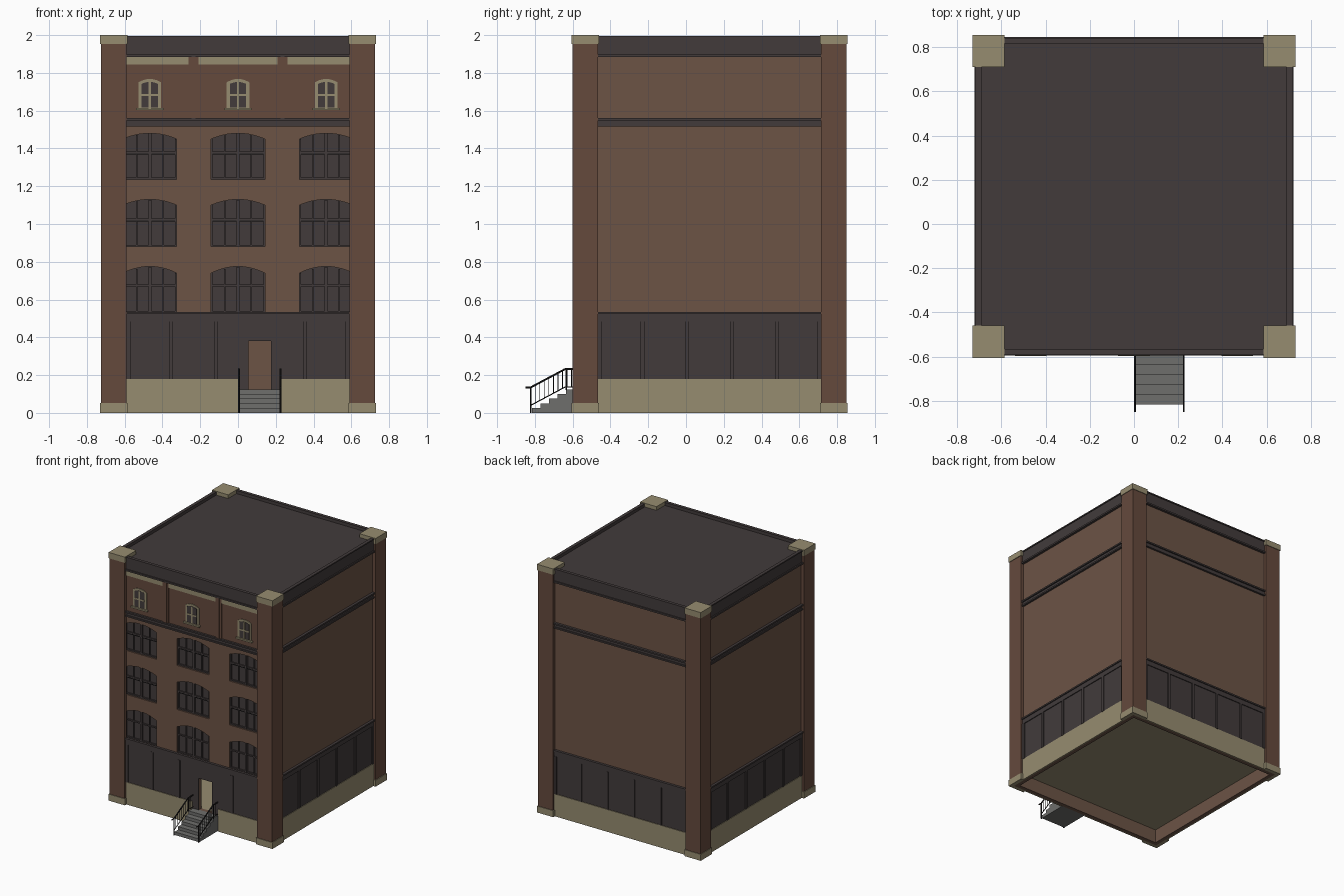
import bpy, bmesh, math
from mathutils import Matrix, Vector

if "Cube" in bpy.data.objects:
    bpy.data.objects.remove(bpy.data.objects["Cube"])

CY = 0.125          # building centre in y


def material(name, rgb):
    m = bpy.data.materials.new(name)
    m.diffuse_color = (*rgb, 1)
    m.use_nodes = True
    m.node_tree.nodes["Principled BSDF"].inputs["Base Color"].default_value = m.diffuse_color
    return m


WALL = material("wall_brown", (0.15, 0.087, 0.06))
BRICK = material("column_brown", (0.13, 0.067, 0.046))
STONE = material("beige_stone", (0.305, 0.262, 0.162))
DARK = material("dark_trim", (0.054, 0.044, 0.044))
BLACK = material("black_iron", (0.013, 0.012, 0.012))
GREY = material("grey_steps", (0.156, 0.156, 0.15))


def finish(name, bm, mat):
    bmesh.ops.recalc_face_normals(bm, faces=bm.faces[:])
    me = bpy.data.meshes.new(name)
    bm.to_mesh(me)
    bm.free()
    me.materials.append(mat)
    ob = bpy.data.objects.new(name, me)
    bpy.context.collection.objects.link(ob)
    return ob


def prism(bm, outline, d0, d1, side=0):
    """Extrude a (u, z) outline from depth d0 to d1 outward on one of four sides."""
    rot = Matrix.Translation((0, CY, 0)) @ Matrix.Rotation(side * math.pi / 2, 4, 'Z')
    rings = [[bm.verts.new(rot @ Vector((u, -d, z))) for u, z in outline] for d in (d0, d1)]
    n = len(outline)
    bm.faces.new(rings[0])
    bm.faces.new(rings[1][::-1])
    for i in range(n):
        j = (i + 1) % n
        bm.faces.new((rings[0][i], rings[0][j], rings[1][j], rings[1][i]))


def boxes(name, mat, items, sides=(0,)):
    """Items are (u0, u1, z0, z1, d0, d1), repeated on the given sides."""
    bm = bmesh.new()
    for s in sides:
        for u0, u1, z0, z1, d0, d1 in items:
            prism(bm, [(u0, z0), (u1, z0), (u1, z1), (u0, z1)], d0, d1, s)
    return finish(name, bm, mat)


def arch(cx, hw, z0, spring, top, n=10):
    """Rectangle with a shallow curved head."""
    pts = [(cx - hw, z0), (cx + hw, z0)]
    for i in range(n + 1):
        t = 1 - 2 * i / n
        pts.append((cx + hw * t, spring + (top - spring) * (1 - t * t)))
    return pts


def arches(name, mat, outlines, d0, d1):
    bm = bmesh.new()
    for o in outlines:
        prism(bm, o, d0, d1)
    return finish(name, bm, mat)


ALL = (0, 1, 2, 3)
W = 0.59            # clear half width between columns

# Hollow wall shell, floor and roof
front = boxes("front_wall", WALL, [(-.70, .67, 0, 1.955, .67, .70)])
boxes("side_and_back_walls", WALL, [(-.70, .67, 0, 1.955, .67, .70)], (1, 2, 3))
boxes("floor", STONE, [(-.67, .67, .11, .125, -.67, .67)])
boxes("roof", DARK, [(-.70, .70, 1.955, 1.97, -.70, .70)])

# Arched windows and the open doorway cut through the front wall
COLS = (-.467, 0, .467)
ROWS = ((.53, .74, .775), (.88, 1.10, 1.13), (1.235, 1.45, 1.48))
holes = [arch(c, .142, *r) for c in COLS for r in ROWS]
door = [(.055, .125), (.175, .125), (.175, .38), (.055, .38)]
cutter = arches("opening_cutter", WALL, holes + [door], .60, .76)
cutter.hide_render = True
mod = front.modifiers.new("openings", 'BOOLEAN')
mod.operation, mod.solver, mod.object = 'DIFFERENCE', 'EXACT', cutter
bpy.context.view_layer.objects.active = front
bpy.ops.object.modifier_apply(modifier=mod.name)
bpy.data.objects.remove(cutter)

# Window panes and glazing bars
arches("arched_panes", DARK, [arch(c, .146, r[0] - .004, r[1], r[2] + .004)
                              for c in COLS for r in ROWS], .673, .679)
bars, rails = [], []
for c in COLS:
    for z0, spring, top in ROWS:
        bars.append((c - .008, c + .008, z0, top - .002, .679, .692))
        for s in (-1, 1):
            bars.append((c + s * .07 - .004, c + s * .07 + .004, z0, spring + .022, .679, .688))
            bars.append((c + s * .138 - .004, c + s * .138 + .004, z0, spring, .679, .69))
        bars.append((c - .142, c + .142, z0, z0 + .01, .679, .69))
        zm = z0 + .135
        bars.append((c - .142, c + .142, zm + .004, zm + .014, .679, .688))
        if z0 > .6:
            rails.append((c - .142, c + .142, zm - .003, zm + .004, .679, .689))
boxes("window_bars", DARK, bars)
boxes("sash_rails", BLACK, rails)

# Corner columns wrapping the wall, with bases and caps
boxes("column_shafts", BRICK, [(-.725, -W, .05, 1.955, .70, .725),
                               (W, .70, .05, 1.955, .70, .725)], ALL)
boxes("column_bases", STONE, [(-.73, -.585, 0, .052, .70, .73),
                              (.585, .70, 0, .052, .70, .73)], ALL)
boxes("column_caps", STONE, [(-.73, -.585, 1.953, 2, .585, .73)], ALL)

# Stone plinth, interrupted by the steps at the front
boxes("plinth", STONE, [(-W, W, 0, .18, .70, .71)], (1, 2, 3))
boxes("front_plinth", STONE, [(-W, 0, 0, .18, .70, .71), (.23, W, 0, .18, .70, .71)])

# Dark ground floor cladding, pilasters and cornices
boxes("ground_panels", DARK, [(-W, W, .18, .485, .70, .705)], (1, 2, 3))
boxes("front_ground_panels", DARK, [
    (-W, .055, .18, .485, .70, .705), (.175, W, .18, .485, .70, .705),
    (.055, .175, .38, .485, .70, .705), (0, .055, .12, .18, .70, .705),
    (.175, .23, .12, .18, .70, .705)])
posts = [-.58, -.355, -.118, .118, .355, .58]
boxes("pilasters", DARK, [(u - .01, u + .01, .18, .485, .70, .713) for u in posts], (1, 2, 3))
boxes("front_pilasters", DARK, [(u - .01, u + .01, .18, .485, .70, .713)
                                for u in posts if u != .118])
boxes("cornices", DARK, [
    (-W, W, .485, .523, .70, .712), (-W, W, .523, .535, .70, .72),
    (-W, W, 1.515, 1.527, .70, .716), (-W, W, 1.527, 1.548, .70, .709),
    (-W, W, 1.548, 1.56, .70, .72)], ALL)
boxes("parapet", DARK, [(-W, W, 1.885, 1.898, .69, .72), (-W, W, 1.898, 1.985, .69, .71),
                        (-W, W, 1.985, 1.995, .69, .716)], ALL)

# Front top storey: facing, stone band and brick pilasters
boxes("top_storey_facing", BRICK, [(-W, W, 1.56, 1.845, .70, .704)])
boxes("stone_band", STONE, [(-W, W, 1.845, 1.885, .70, .709)])
top_posts = []
for u in (-.235, .235):
    top_posts += [(u - .026, u + .026, 1.56, 1.885, .70, .711),
                  (u - .011, u + .011, 1.56, 1.885, .711, .716)]
boxes("top_pilasters", BRICK, top_posts)

# Small top windows: surround, panes, cross bars and sill
arches("small_window_surrounds", STONE, [arch(c, .06, 1.605, 1.75, 1.768) for c in COLS], .70, .710)
arches("small_window_panes", DARK, [arch(c, .043, 1.618, 1.742, 1.752) for c in COLS], .705, .712)
cross = []
for c in COLS:
    cross += [(c - .006, c + .006, 1.615, 1.752, .705, .715),
              (c - .043, c + .043, 1.677, 1.689, .705, .715),
              (c - .072, c + .072, 1.603, 1.615, .70, .722)]
boxes("small_window_bars_and_sills", STONE, cross)

# Entrance steps: five treads as one stepped profile swept across x
profile = [(-.575, 0), (-.815, 0)]
for i in range(5):
    profile += [(-.815 + .045 * i, .025 * (i + 1)),
                (-.815 + .045 * (i + 1) if i < 4 else -.575, .025 * (i + 1))]
bm = bmesh.new()
base = bm.faces.new([bm.verts.new((.005, y, z)) for y, z in profile])
ext = bmesh.ops.extrude_face_region(bm, geom=[base])
bmesh.ops.translate(bm, vec=(.22, 0, 0),
                    verts=[v for v in ext["geom"] if isinstance(v, bmesh.types.BMVert)])
finish("steps", bm, GREY)


# Iron railings on both sides of the steps
def rod(bm, a, b, r):
    a, b = Vector(a), Vector(b)
    m = Matrix.Translation((a + b) / 2) @ (b - a).to_track_quat('Z', 'Y').to_matrix().to_4x4()
    bmesh.ops.create_cone(bm, cap_ends=True, segments=6, radius1=r, radius2=r,
                          depth=(b - a).length, matrix=m)


bm = bmesh.new()
for x in (.005, .225):
    hand = [(-.85, .135), (-.822, .135), (-.64, .232), (-.58, .232)]
    low = [(-.822, .04), (-.64, .137), (-.58, .137)]
    for path, r in ((hand, .005), (low, .003)):
        for p, q in zip(path, path[1:]):
            rod(bm, (x, *p), (x, *q), r)
    rod(bm, (x, -.822, 0), (x, -.822, .137), .005)
    rod(bm, (x, -.635, .12), (x, -.635, .234), .004)
    for i in range(1, 10):
        y = -.822 + .024 * i
        z = .04 + .097 * min(1, (y + .822) / .182)
        rod(bm, (x, y, z), (x, y, z + .095), .002)
finish("railings", bm, BLACK)
